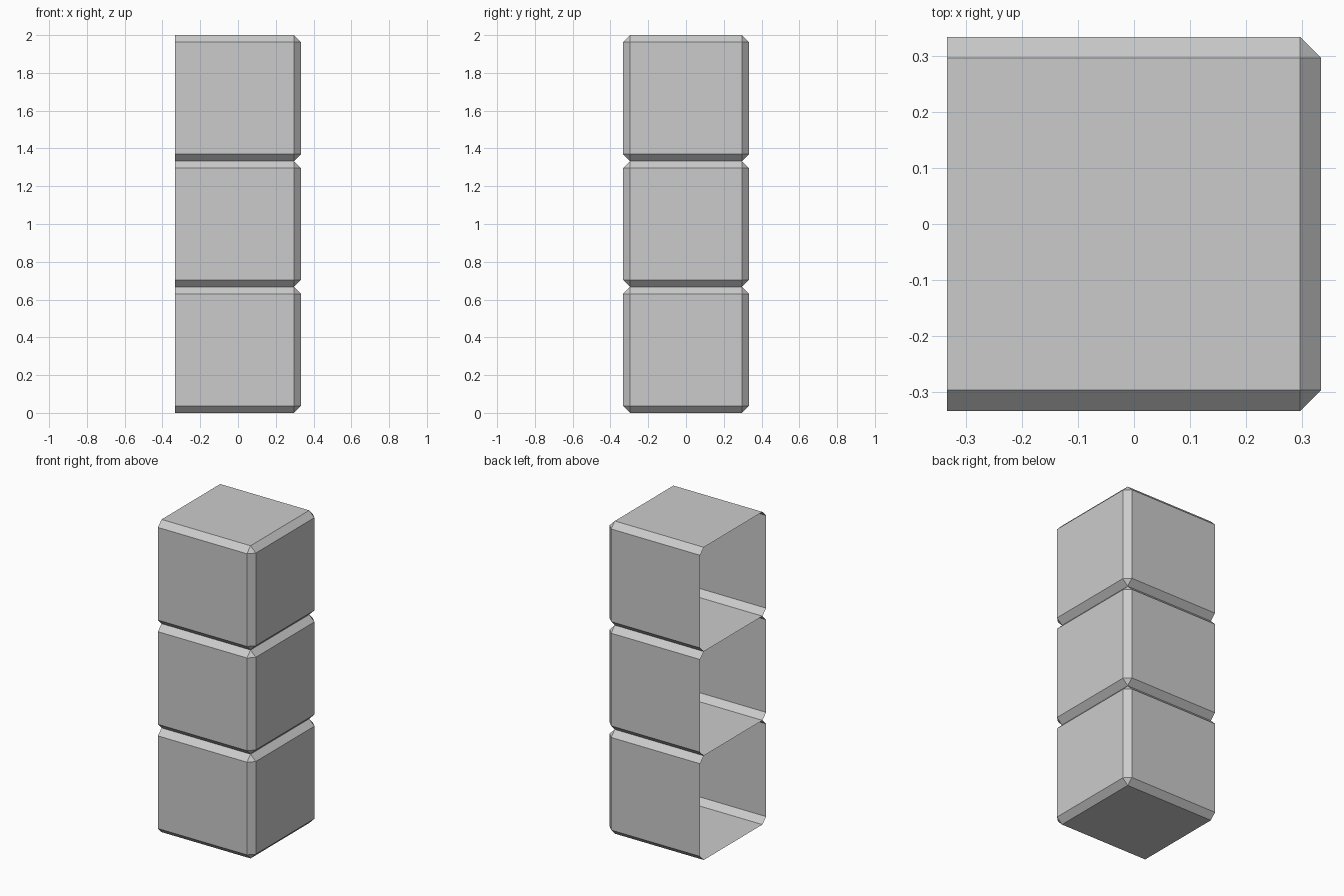
import bpy, bmesh
from mathutils import Matrix

if "Cube" in bpy.data.objects:
    bpy.data.objects.remove(bpy.data.objects["Cube"])

SIZE = 2 / 3
BEVEL = 0.037


def open_block(name, z):
    """Chamfered cube shell with its -x side left open."""
    bm = bmesh.new()
    bmesh.ops.create_cube(bm, size=SIZE, matrix=Matrix.Translation((0, 0, SIZE / 2)))
    # Chamfer every edge except the rim of the open side
    edges = [e for e in bm.edges if max(v.co.x for v in e.verts) > 0]
    bmesh.ops.bevel(bm, geom=edges, offset=BEVEL, segments=1,
                    profile=0.5, affect='EDGES')
    # Remove the open side
    bm.normal_update()
    side = [f for f in bm.faces if f.normal.x < -0.9]
    bmesh.ops.delete(bm, geom=side, context='FACES')
    mesh = bpy.data.meshes.new(name)
    bm.to_mesh(mesh)
    bm.free()
    obj = bpy.data.objects.new(name, mesh)
    obj.location.z = z
    bpy.context.collection.objects.link(obj)


# Stack of three blocks
for i, part in enumerate(("lower_block", "middle_block", "upper_block")):
    open_block(part, i * SIZE)
